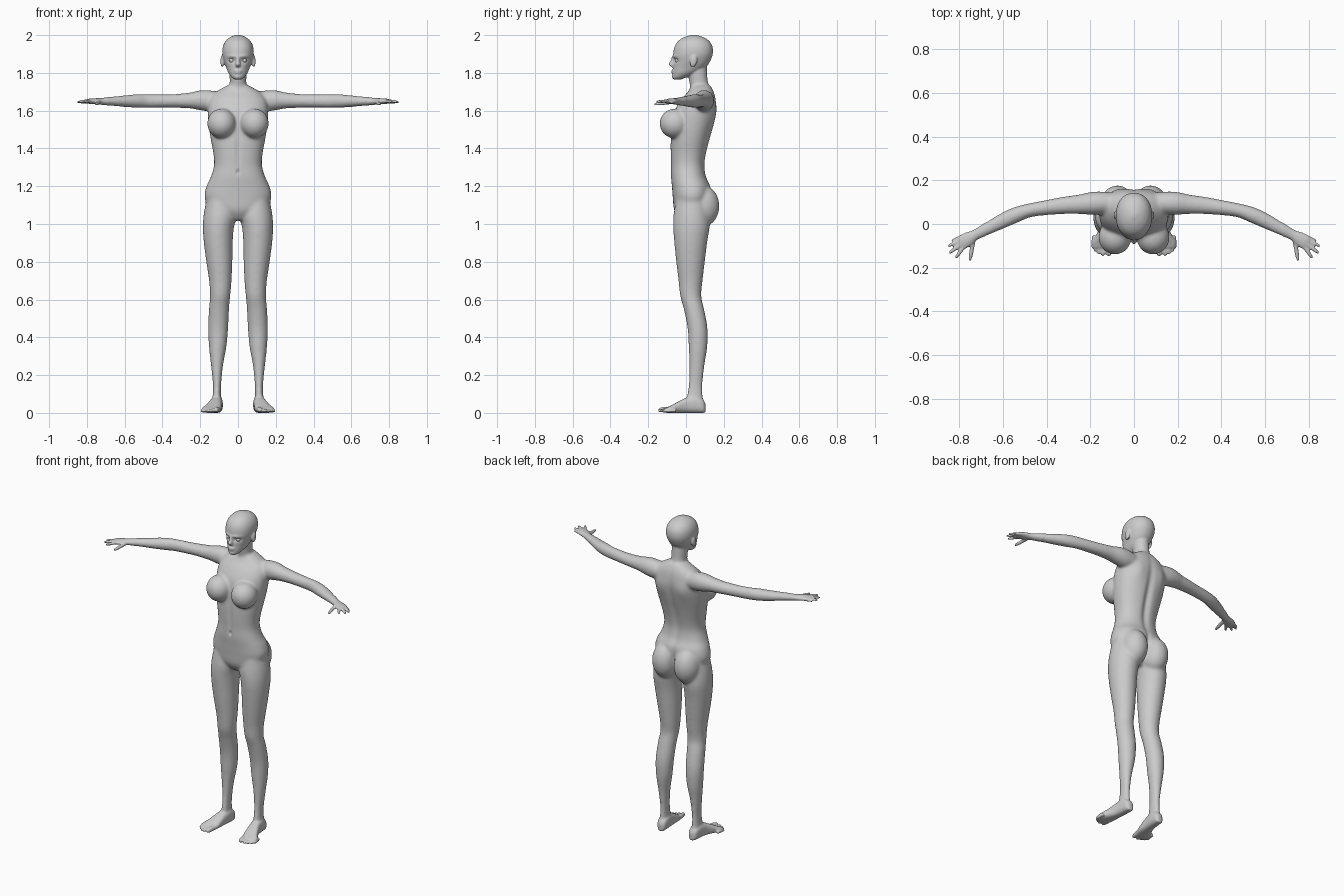
import bpy, bmesh
from math import sin, cos, pi, exp, copysign
from mathutils import Vector, Matrix

bm = bmesh.new()


def smooth_rows(rows, steps=4):
    """Catmull-Rom interpolation of number tuples."""
    out = []
    for i in range(len(rows) - 1):
        p = [rows[max(0, min(len(rows) - 1, i + k))] for k in (-1, 0, 1, 2)]
        for s in range(steps):
            t = s / steps
            out.append([0.5 * (2 * b + (c - a) * t + (2 * a - 5 * b + 4 * c - d) * t * t
                               + (3 * b - a - 3 * c + d) * t ** 3) for a, b, c, d in zip(*p)])
    out.append(list(rows[-1]))
    return out


def loft(rows, u=None, v=(0, 0, 1), side=1, n=28, power=2.0):
    """Closed tube through rows (x, y, z, half_u, half_v); u None = across the path."""
    rows = smooth_rows(rows)
    v, rings = Vector(v), []
    for i, (x, y, z, a, b) in enumerate(rows):
        nxt, prv = rows[min(i + 1, len(rows) - 1)], rows[max(i - 1, 0)]
        tangent = Vector(nxt[:3]) - Vector(prv[:3])
        uu = Vector(u) if u else tangent.cross(v).normalized()
        ring = []
        for k in range(n):
            c, s = cos(2 * pi * k / n), sin(2 * pi * k / n)
            c = copysign(abs(c) ** (2 / power), c)
            s = copysign(abs(s) ** (2 / power), s)
            p = Vector((x, y, z)) + uu * (max(a, .001) * c) + v * (max(b, .001) * s)
            ring.append(bm.verts.new((p.x * side, p.y, p.z)))
        rings.append(ring)
    faces = [bm.faces.new(rings[0]), bm.faces.new(rings[-1][::-1])]
    for r, q in zip(rings, rings[1:]):
        for k in range(n):
            faces.append(bm.faces.new((r[k], q[k], q[k - 1], r[k - 1])))
    bmesh.ops.recalc_face_normals(bm, faces=faces)


def stack(rows, side=1, power=2.0):
    """Horizontal rings from (z, x0, x1, y_front, y_back)."""
    loft([((a + b) / 2, (f + k) / 2, z, (b - a) / 2, (k - f) / 2) for z, a, b, f, k in rows],
         (1, 0, 0), (0, 1, 0), side, 36, power)


def centred(rows, power=2.0):
    stack([(z, -w, w, f, k) for z, w, f, k in rows], 1, power)


def blob(x, y, z, rx, ry, rz, tilt=0):
    m = Matrix.Translation((x, y, z)) @ Matrix.Rotation(tilt, 4, 'X') @ Matrix.Diagonal((rx, ry, rz, 1))
    bmesh.ops.create_uvsphere(bm, u_segments=28, v_segments=18, radius=1, matrix=m)


def digit(a, b, r, side):
    """Tapered finger or toe with a round tip."""
    a, b = Vector(a), Vector(b)
    rows = [(*a.lerp(b, t), r * w, r * w) for t, w in ((0, 1), (.45, 1), (.8, .85), (.95, .6), (1, .2))]
    loft(rows, side=side, n=12)


# Torso
centred([(1.02, .04, -.03, .07), (1.07, .14, -.062, .115), (1.14, .177, -.07, .13),
         (1.20, .167, -.075, .13), (1.25, .144, -.08, .108), (1.31, .127, -.08, .10),
         (1.37, .13, -.082, .108), (1.44, .143, -.082, .125), (1.52, .155, -.075, .147),
         (1.60, .16, -.06, .162), (1.66, .15, -.025, .158), (1.70, .115, .01, .148),
         (1.735, .055, .03, .13)], 2.25)

# Neck
centred([(1.67, .06, .02, .14), (1.71, .05, .022, .132), (1.75, .044, .018, .117),
         (1.80, .045, .01, .112), (1.85, .045, .01, .11)])

# Head, with brow, nose, lips and chin
centred([(1.764, .014, -.062, -.03), (1.775, .032, -.07, .0), (1.80, .051, -.07, .06),
         (1.83, .063, -.069, .105), (1.86, .074, -.068, .127), (1.90, .083, -.068, .142),
         (1.94, .08, -.06, .14), (1.97, .065, -.04, .122), (1.99, .04, -.008, .09),
         (2.001, .01, .03, .052)], 2.15)
loft([(0, -.066, 1.885, .008, .008), (0, -.074, 1.865, .009, .01), (0, -.08, 1.845, .013, .013),
      (0, -.07, 1.832, .012, .008)], (1, 0, 0), (0, 1, 0))
blob(0, -.068, 1.811, .022, .011, .006)
blob(0, -.067, 1.801, .018, .011, .006)
blob(0, -.06, 1.78, .02, .015, .014)

for s in (1, -1):
    # Ear
    blob(s * .083, .04, 1.862, .01, .019, .033, -.2)
    # Chest and seat
    blob(s * .087, -.06, 1.532, .076, .08, .079, .15)
    blob(s * .076, .09, 1.095, .078, .087, .11)
    # Leg
    stack([(1.14, .03, .165, -.05, .11), (1.05, .008, .182, -.066, .125), (.98, .022, .186, -.068, .125),
           (.90, .028, .181, -.062, .112), (.80, .03, .168, -.052, .10), (.70, .034, .153, -.04, .088),
           (.62, .041, .148, -.031, .081), (.55, .047, .154, -.012, .096), (.45, .052, .158, .008, .114),
           (.35, .061, .154, .014, .113), (.25, .079, .143, .017, .098), (.15, .089, .133, .014, .088),
           (.09, .09, .134, .005, .09), (.03, .092, .132, .02, .09)], s)
    # Foot and toes
    foot = [(.104, .108, .012, .045), (.09, .11, .027, .07), (.05, .112, .032, .09), (0, .118, .034, .08),
            (-.05, .13, .043, .055), (-.085, .143, .05, .036), (-.108, .146, .043, .026)]
    loft([(x, y, h / 2, w, h / 2) for y, x, w, h in foot], (1, 0, 0), (0, 0, 1), s, power=2.6)
    for k, (x, y, r) in enumerate(((.117, -.147, .015), (.143, -.148, .011), (.162, -.14, .010),
                                   (.178, -.128, .0095), (.191, -.112, .009))):
        digit((x - .008, y + .06, r + .004), (x, y, r), r, s)
    # Arm and palm
    loft([(.08, .095, 1.65, .045, .045), (.15, .096, 1.652, .053, .056), (.20, .094, 1.655, .052, .053),
          (.25, .09, 1.654, .045, .043), (.32, .085, 1.652, .04, .037), (.40, .075, 1.651, .035, .035),
          (.48, .062, 1.651, .032, .036), (.54, .042, 1.651, .036, .036), (.60, .015, 1.65, .035, .031),
          (.67, -.021, 1.65, .029, .024), (.725, -.049, 1.649, .024, .018), (.755, -.066, 1.65, .031, .016),
          (.785, -.083, 1.65, .034, .014), (.80, -.092, 1.648, .028, .010)], side=s)
    # Fingers and thumb
    for a, b, r in (((.79, -.06, 1.648), (.836, -.078, 1.641), .0085),
                    ((.792, -.075, 1.651), (.853, -.102, 1.645), .0092),
                    ((.788, -.09, 1.652), (.847, -.134, 1.647), .0096),
                    ((.778, -.103, 1.651), (.818, -.158, 1.647), .0094),
                    ((.735, -.075, 1.645), (.752, -.17, 1.634), .0105)):
        digit(a, b, r, s)

# Fuse the parts into one skin
mesh = bpy.data.meshes.new("parts")
bm.to_mesh(mesh)
bm.free()
parts = bpy.data.objects.new("parts", mesh)
bpy.context.collection.objects.link(parts)
remesh = parts.modifiers.new("fuse", 'REMESH')
remesh.mode, remesh.voxel_size = 'VOXEL', 0.005
skin = bpy.data.meshes.new_from_object(parts.evaluated_get(bpy.context.evaluated_depsgraph_get()))
bpy.data.objects.remove(parts)

bm = bmesh.new()
bm.from_mesh(skin)


def relax(verts, times):
    for _ in range(times):
        bmesh.ops.smooth_vert(bm, verts=verts, factor=.5, use_axis_x=True, use_axis_y=True, use_axis_z=True)


relax(bm.verts[:], 2)
relax([v for v in bm.verts if .08 < v.co.z < 1.75 and abs(v.co.x) < .68], 18)


def bump(v, x, z, w, h):
    return exp(-((v.co.x - x) / w) ** 2 - ((v.co.z - z) / h) ** 2)


# Spine furrow, belly line, navel, eye sockets and shoulder blades
bm.normal_update()
for v in bm.verts:
    x, y, z = v.co
    d = 0
    if v.normal.y > .2 and z > 1 and abs(x) < .2:
        d = -.014 * bump(v, 0, 1.42, .022, .2) - .012 * bump(v, 0, 1.1, .012, .08)
        d += .008 * (bump(v, .085, 1.58, .04, .06) + bump(v, -.085, 1.58, .04, .06))
    elif v.normal.y < -.2 and z > 1.1 and abs(x) < .2:
        d = .006 * bump(v, 0, 1.4, .013, .12) + .008 * bump(v, 0, 1.275, .008, .012)
        if z > 1.8 and y < 0:
            d += .011 * (bump(v, .033, 1.867, .019, .011) + bump(v, -.033, 1.867, .019, .011))
            d -= .006 * (bump(v, .03, 1.888, .025, .007) + bump(v, -.03, 1.888, .025, .007))
    v.co.y += d
relax(bm.verts[:], 1)
bm.to_mesh(skin)
bm.free()
for p in skin.polygons:
    p.use_smooth = True
skin.name = "body"
bpy.context.collection.objects.link(bpy.data.objects.new("body", skin))

# Eyes
for s, name in ((1, "left_eye"), (-1, "right_eye")):
    bpy.ops.mesh.primitive_uv_sphere_add(segments=24, ring_count=16, radius=.0135,
                                         location=(s * .033, -.044, 1.866))
    bpy.context.object.name = name
    bpy.ops.object.shade_smooth()
